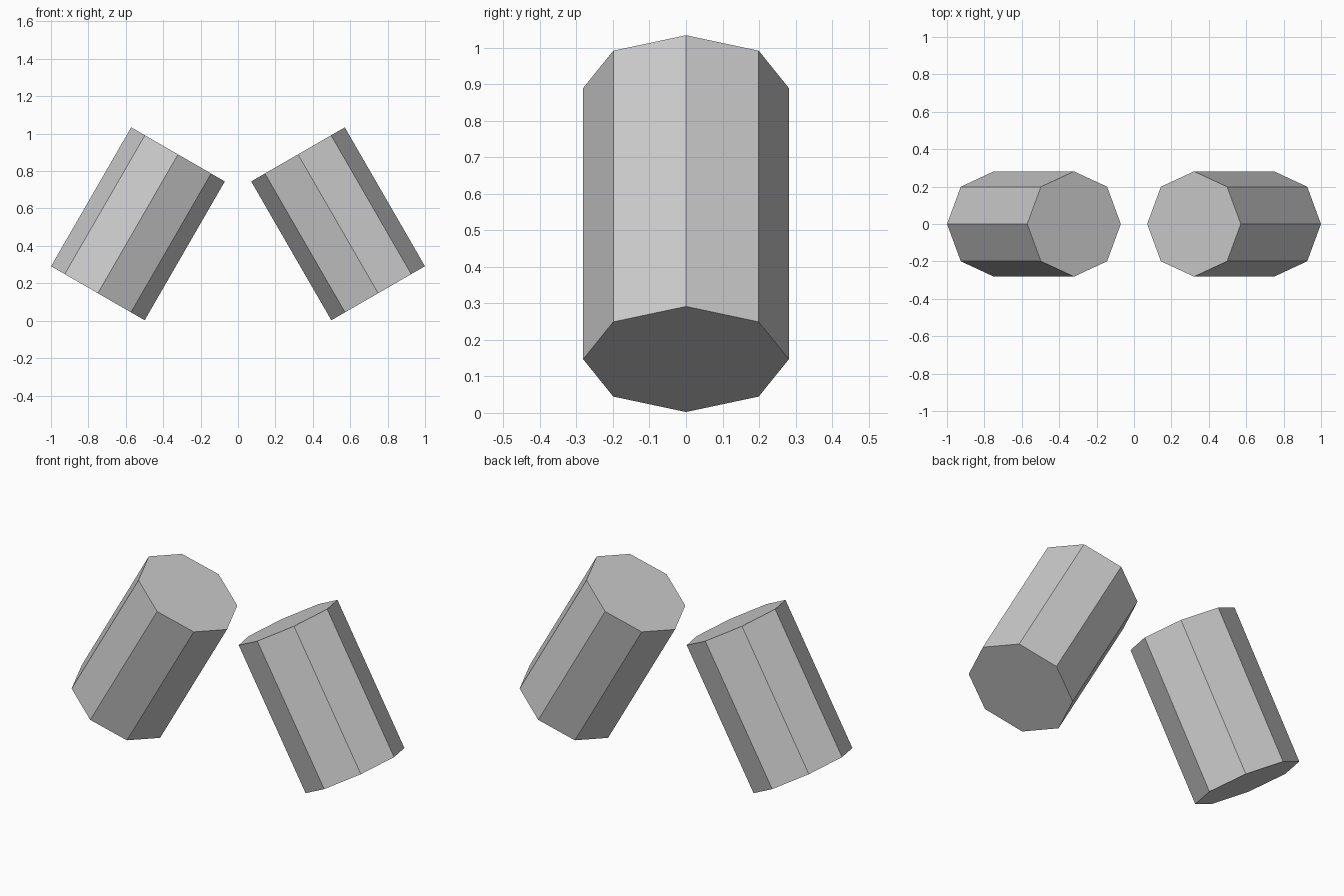
import bpy
from math import radians

if "Cube" in bpy.data.objects:
    bpy.data.objects.remove(bpy.data.objects["Cube"])

# Two eight-sided blocks leaning toward each other, tops inward
for name, side in (("left_block", -1), ("right_block", 1)):
    bpy.ops.mesh.primitive_cylinder_add(
        vertices=8, radius=1, depth=1,
        location=(side * 0.535, 0, 0.518),
        rotation=(0, radians(-30 * side), 0))
    block = bpy.context.object
    block.name = name
    block.scale = (0.289, 0.2815, 0.857)
    # Apply the slightly oval proportions to the mesh
    bpy.ops.object.transform_apply(location=False, rotation=False, scale=True)
